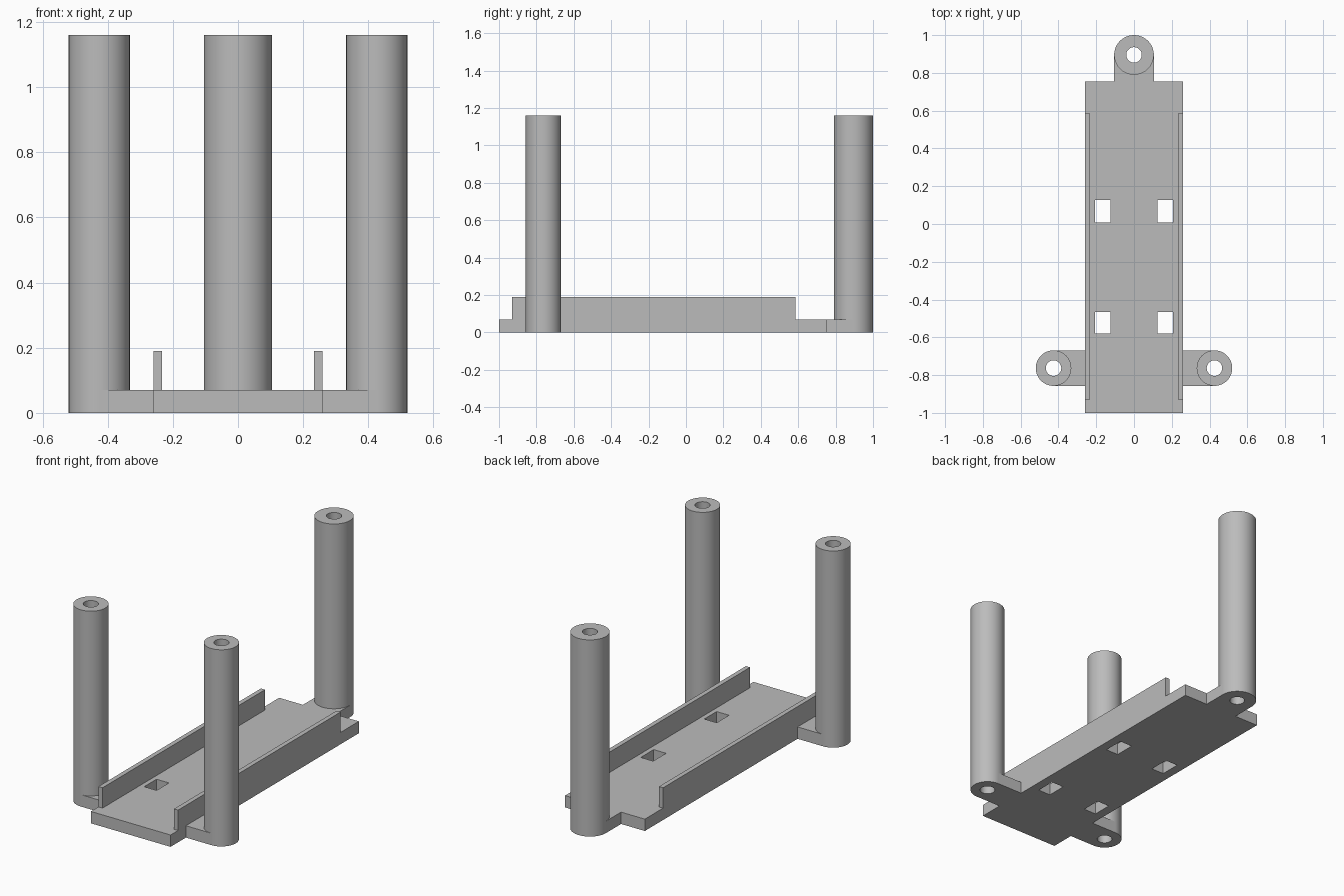
import bpy
import bmesh
from math import cos, sin, pi

cube = bpy.data.objects.get("Cube")
if cube:
    bpy.data.objects.remove(cube, do_unlink=True)

PLATE_TOP, POST_TOP, RAIL_TOP = 0.07, 1.16, 0.19
HALF_W, BACK = 0.26, 0.755
BORE, SEGMENTS = 0.041, 64

grey = bpy.data.materials.new("plain grey")
grey.use_nodes = True
colour = (0.5, 0.5, 0.5, 1)
grey.diffuse_color = colour
grey.node_tree.nodes["Principled BSDF"].inputs["Base Color"].default_value = colour


def finish(name, bm, smooth=False):
    bmesh.ops.recalc_face_normals(bm, faces=bm.faces)
    mesh = bpy.data.meshes.new(name)
    bm.to_mesh(mesh)
    bm.free()
    mesh.materials.append(grey)
    obj = bpy.data.objects.new(name, mesh)
    bpy.context.collection.objects.link(obj)
    if smooth:
        bpy.ops.object.select_all(action="DESELECT")
        obj.select_set(True)
        bpy.context.view_layer.objects.active = obj
        bpy.ops.object.shade_smooth_by_angle()
    return obj


def raise_faces(bm, height):
    """Extrude all flat faces upward into a solid."""
    made = bmesh.ops.extrude_face_region(bm, geom=bm.faces[:], use_keep_orig=True)
    verts = [g for g in made["geom"] if isinstance(g, bmesh.types.BMVert)]
    bmesh.ops.translate(bm, verts=verts, vec=(0, 0, height))


def prism(name, outline, z0, z1, smooth=False):
    bm = bmesh.new()
    bm.faces.new([bm.verts.new((x, y, z0)) for x, y in outline])
    raise_faces(bm, z1 - z0)
    return finish(name, bm, smooth)


def post(name, cx, cy, radius):
    """Hollow round post, open at both ends."""
    bm = bmesh.new()
    section = [(BORE, 0), (radius, 0), (radius, POST_TOP), (BORE, POST_TOP)]
    rings = []
    for r, z in section:
        angles = [2 * pi * i / SEGMENTS for i in range(SEGMENTS)]
        rings.append([bm.verts.new((cx + r * cos(a), cy + r * sin(a), z)) for a in angles])
    for k, ring in enumerate(rings):
        following = rings[(k + 1) % len(rings)]
        for i in range(SEGMENTS):
            j = (i + 1) % SEGMENTS
            bm.faces.new((ring[i], ring[j], following[j], following[i]))
    finish(name, bm, True)


def arm(name, cx, cy, radius, direction, length):
    """Flat bracket whose end hugs the post; direction points to the plate."""
    dx, dy = direction
    half = SEGMENTS // 2
    outline = []
    for i in range(half + 1):
        t = -pi / 2 + pi * i / half
        u, v = radius * cos(t), radius * sin(t)
        outline.append((cx + u * dx - v * dy, cy + u * dy + v * dx))
    for v in (radius, -radius):
        outline.append((cx + length * dx - v * dy, cy + length * dy + v * dx))
    prism(name, outline, 0, PLATE_TOP, True)


# Base plate, with four rectangular slots left open
xs = [-HALF_W, -0.206, -0.125, 0.125, 0.206, HALF_W]
ys = [-1, -0.58, -0.465, 0.007, 0.128, BACK]
bm = bmesh.new()
grid = [[bm.verts.new((x, y, 0)) for x in xs] for y in ys]
for r in range(len(ys) - 1):
    for c in range(len(xs) - 1):
        if r % 2 and c % 2:
            continue
        bm.faces.new((grid[r][c], grid[r][c + 1], grid[r + 1][c + 1], grid[r + 1][c]))
raise_faces(bm, PLATE_TOP)
finish("base_plate", bm)

# Side rails, front posts and their brackets
for side, label in ((1, "left"), (-1, "right")):
    inner, outer = side * 0.233, side * HALF_W
    prism(label + "_rail",
          [(inner, -0.93), (outer, -0.93), (outer, 0.585), (inner, 0.585)],
          PLATE_TOP, RAIL_TOP)
    px, py, radius = side * 0.426, -0.763, 0.094
    post(label + "_front_post", px, py, radius)
    arm(label + "_front_bracket", px, py, radius, (-side, 0), 0.426 - HALF_W)

# Back post and its bracket
post("back_post", 0, 0.895, 0.105)
arm("back_bracket", 0, 0.895, 0.105, (0, -1), 0.895 - BACK)
